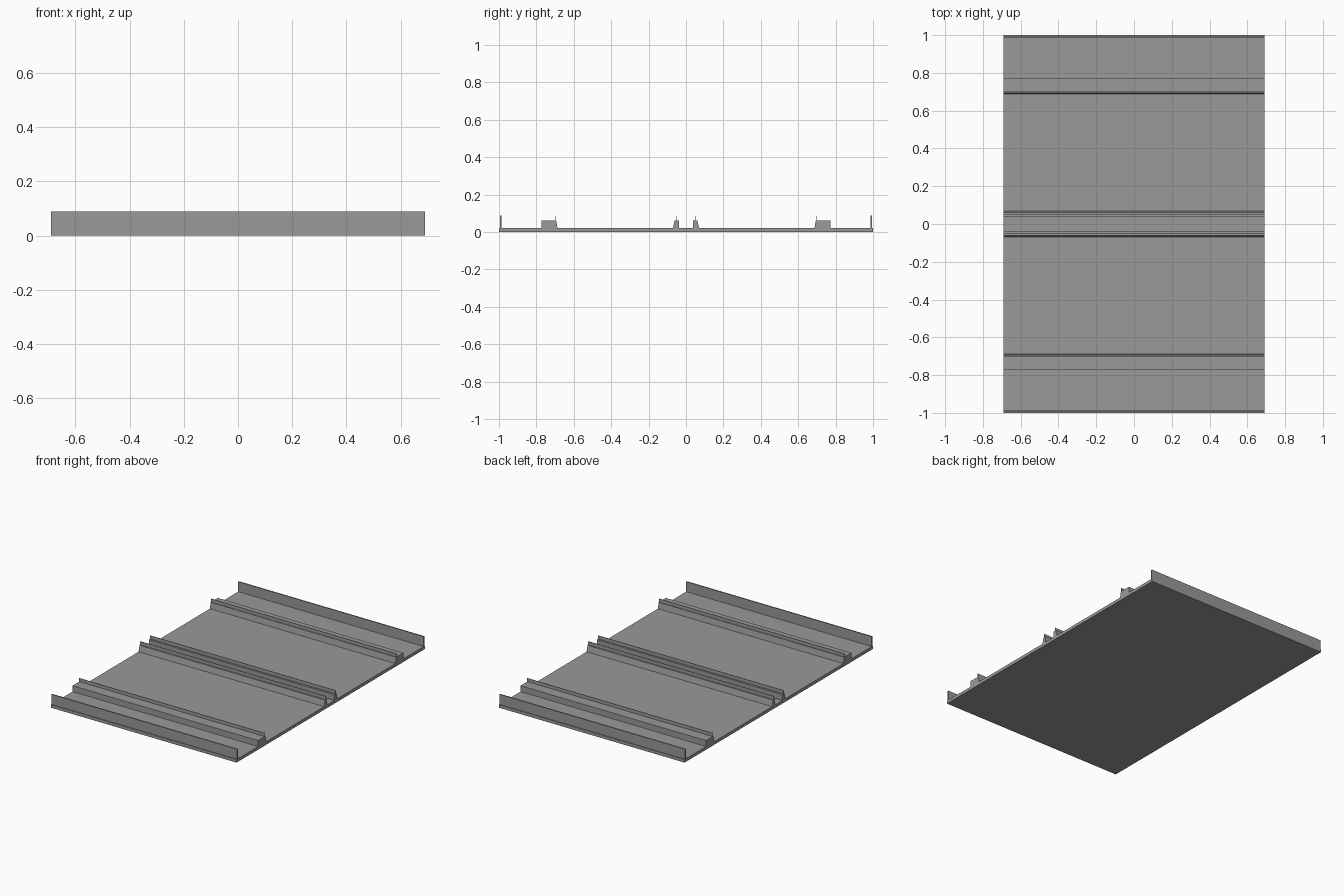
import bpy
import bmesh

HALF_LENGTH = 0.69   # along x
DECK = 0.021         # slab thickness
CURB_TOP = 0.061
RAIL_TOP = 0.084

cube = bpy.data.objects.get("Cube")
if cube:
    bpy.data.objects.remove(cube, do_unlink=True)

grey = bpy.data.materials.new("concrete_grey")
grey.use_nodes = True
colour = (0.32, 0.32, 0.32, 1.0)
grey.diffuse_color = colour
grey.node_tree.nodes["Principled BSDF"].inputs["Base Color"].default_value = colour


def extrude_profile(name, profile):
    """Sweep a closed (y, z) profile along the whole length in x."""
    bm = bmesh.new()
    face = bm.faces.new([bm.verts.new((-HALF_LENGTH, y, z)) for y, z in profile])
    swept = bmesh.ops.extrude_face_region(bm, geom=[face], use_keep_orig=True)
    moved = [v for v in swept["geom"] if isinstance(v, bmesh.types.BMVert)]
    bmesh.ops.translate(bm, verts=moved, vec=(2 * HALF_LENGTH, 0, 0))
    bmesh.ops.recalc_face_normals(bm, faces=bm.faces[:])
    mesh = bpy.data.meshes.new(name)
    bm.to_mesh(mesh)
    bm.free()
    mesh.materials.append(grey)
    obj = bpy.data.objects.new(name, mesh)
    bpy.context.collection.objects.link(obj)
    return obj


def box(y0, y1, z0, z1):
    return [(y0, z0), (y1, z0), (y1, z1), (y0, z1)]


# Flat deck slab
extrude_profile("deck_slab", box(-1, 1, 0, DECK))

# Walls, curbs and rails repeat on both halves of the deck
parts = {
    "edge_wall": box(0.987, 0.995, DECK, 0.088),
    "outer_curb": [(0.687, DECK), (0.772, DECK), (0.772, CURB_TOP), (0.694, CURB_TOP)],
    "outer_rail": box(0.698, 0.701, CURB_TOP, RAIL_TOP),
    "median_curb": [(0.038, DECK), (0.070, DECK), (0.061, CURB_TOP), (0.038, CURB_TOP)],
    "median_rail": box(0.050, 0.053, CURB_TOP, RAIL_TOP),
}
for side, sign in (("front", -1), ("back", 1)):
    for part, profile in parts.items():
        extrude_profile(f"{side}_{part}", [(sign * y, z) for y, z in profile])
